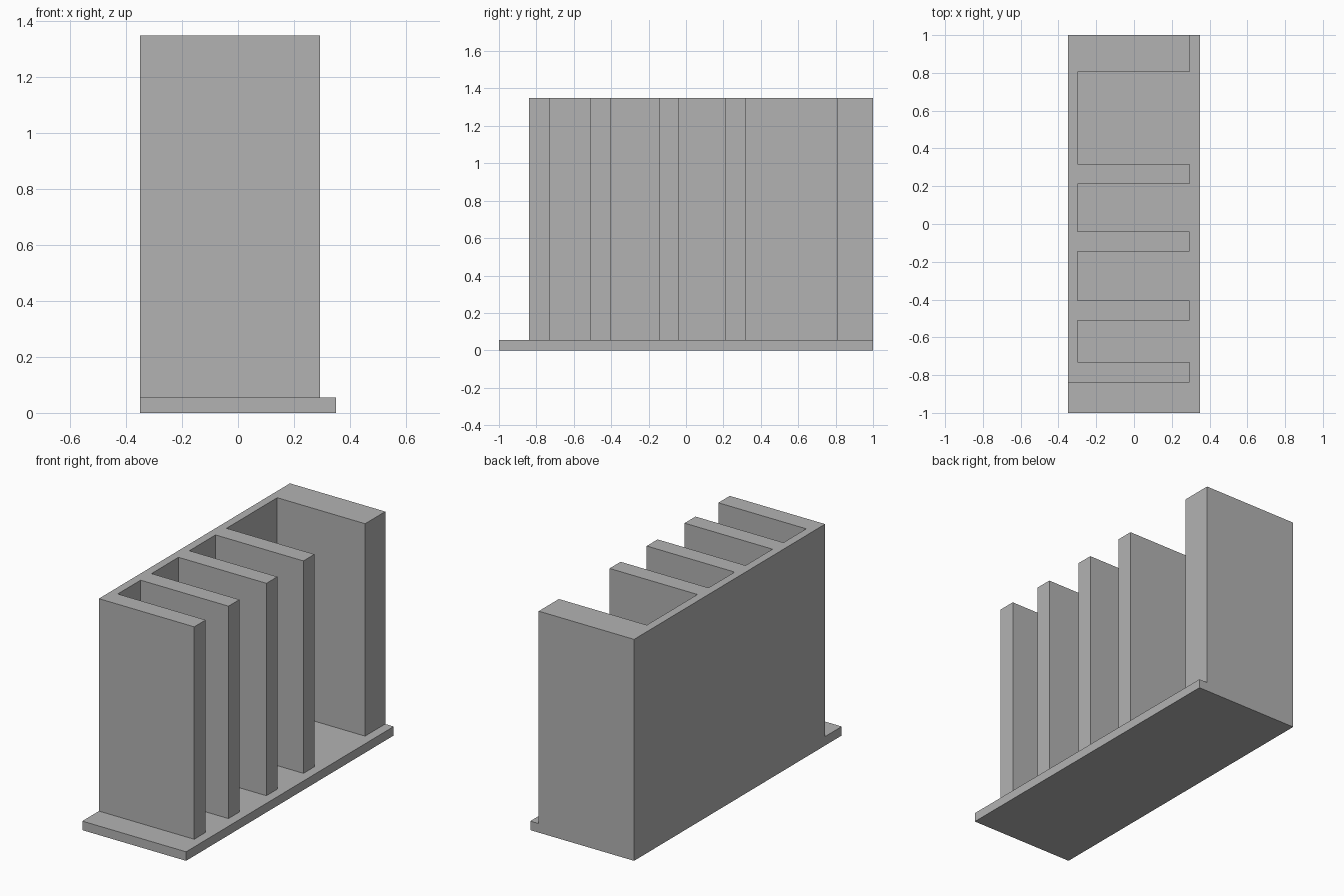
import bpy
import bmesh

# Remove the default cube
cube = bpy.data.objects.get("Cube")
if cube:
    bpy.data.objects.remove(cube, do_unlink=True)

# Single flat grey
grey = bpy.data.materials.new("plain_grey")
grey.use_nodes = True
colour = (0.45, 0.45, 0.45, 1)
grey.diffuse_color = colour
grey.node_tree.nodes["Principled BSDF"].inputs["Base Color"].default_value = colour

BASE_TOP, TOP = 0.055, 1.35
BACK_X, WALL_X, FIN_X, EDGE_X = -0.35, -0.30, 0.293, 0.35


def prism(name, outline, bottom, top):
    """Extrude a flat outline upwards into a solid."""
    bm = bmesh.new()
    face = bm.faces.new([bm.verts.new((x, y, bottom)) for x, y in outline])
    raised = bmesh.ops.extrude_face_region(bm, geom=[face])["geom"]
    verts = [g for g in raised if isinstance(g, bmesh.types.BMVert)]
    bmesh.ops.translate(bm, verts=verts, vec=(0, 0, top - bottom))
    bmesh.ops.recalc_face_normals(bm, faces=bm.faces)
    mesh = bpy.data.meshes.new(name)
    bm.to_mesh(mesh)
    bm.free()
    mesh.materials.append(grey)
    obj = bpy.data.objects.new(name, mesh)
    bpy.context.collection.objects.link(obj)
    return obj


# Base plate
prism("base_plate", [(BACK_X, -1), (EDGE_X, -1), (EDGE_X, 1), (BACK_X, 1)], 0, BASE_TOP)

# Back wall and fins share one comb-shaped outline
fins = [(-0.84, -0.73), (-0.51, -0.405), (-0.145, -0.04), (0.212, 0.318), (0.806, 1)]
comb = [(BACK_X, fins[0][0])]
for start, end in fins:
    comb += [(WALL_X, start), (FIN_X, start), (FIN_X, end), (WALL_X, end)]
comb = [comb[0]] + comb[2:-1] + [(BACK_X, fins[-1][1])]
prism("wall_with_fins", comb, BASE_TOP, TOP)
